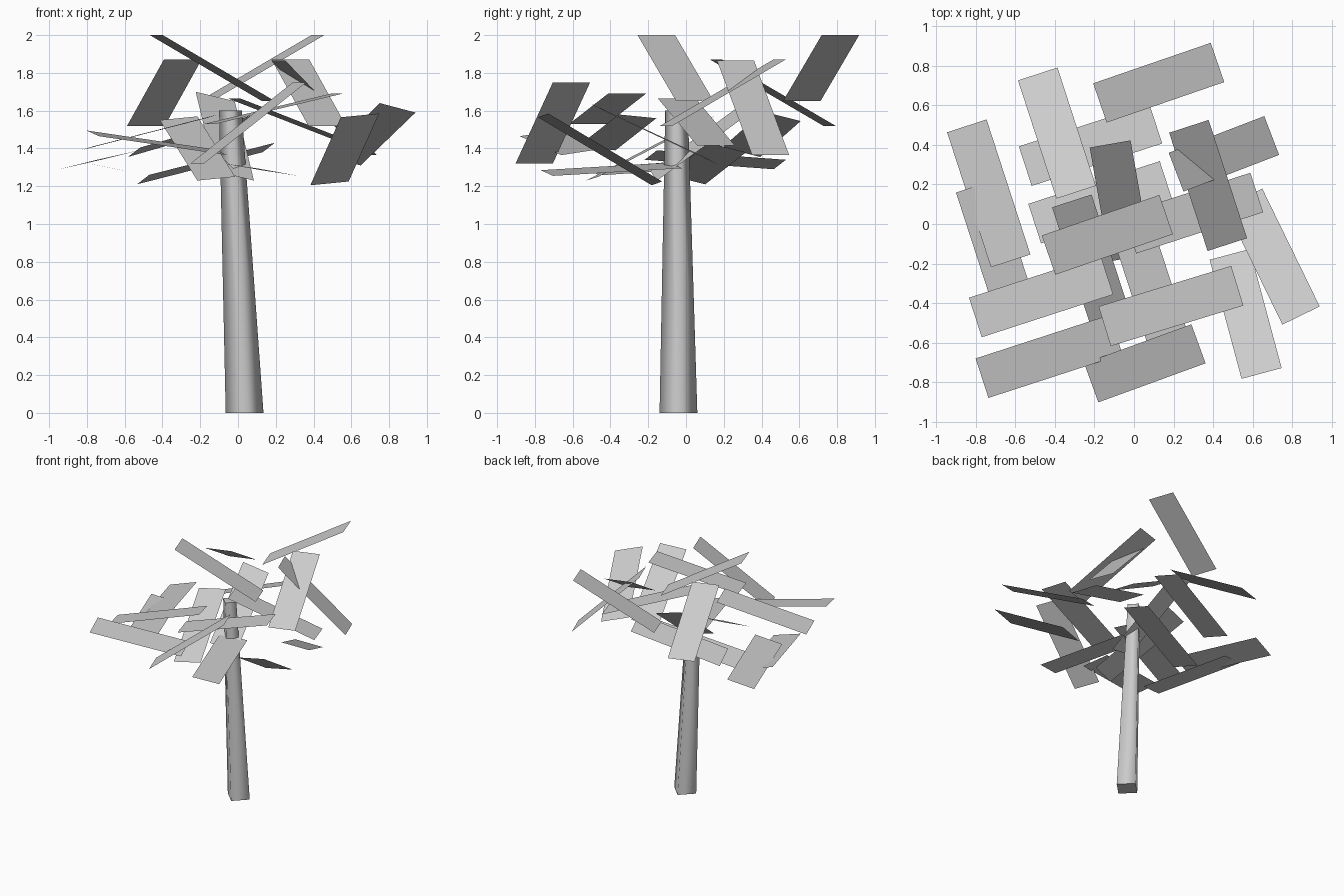
import bpy, bmesh
from math import radians, cos, sin, sqrt
from mathutils import Vector

cube = bpy.data.objects.get("Cube")
if cube:
    bpy.data.objects.remove(cube, do_unlink=True)

# One plain grey for everything
grey = bpy.data.materials.new("plain_grey")
grey.use_nodes = True
colour = (0.6, 0.6, 0.6, 1)
grey.diffuse_color = colour
grey.node_tree.nodes["Principled BSDF"].inputs["Base Color"].default_value = colour


def add_object(name, bm):
    mesh = bpy.data.meshes.new(name)
    bm.to_mesh(mesh)
    bm.free()
    mesh.materials.append(grey)
    obj = bpy.data.objects.new(name, mesh)
    bpy.context.collection.objects.link(obj)
    return obj


# Trunk: leaning, tapered, four-sided, smooth sides with crisp ends
bm = bmesh.new()
bmesh.ops.create_cone(bm, cap_ends=True, segments=4, radius1=0.1, radius2=0.06, depth=1.6)
for v in bm.verts:
    t = v.co.z / 1.6 + 0.5
    v.co += Vector((0.035 - 0.075 * t, -0.04 - 0.01 * t, 0.8))
for f in bm.faces:
    f.smooth = abs(f.normal.z) < 0.5
for e in bm.edges:
    e.smooth = abs(e.verts[0].co.z - e.verts[1].co.z) > 0.5
add_object("trunk", bm)

LENGTH, WIDTH = 0.72, 0.21


def leaf(name, x, y, z, yaw, rise, roll=0.0):
    """Flat card: rise is the height gained along its length, roll across its width."""
    a = radians(yaw)
    run = sqrt(LENGTH ** 2 - rise ** 2)
    u = Vector((cos(a) * run, sin(a) * run, rise)) / 2
    v = Vector((-sin(a) * WIDTH, cos(a) * WIDTH, roll)) / 2
    c = Vector((x, y, z))
    bm = bmesh.new()
    bm.faces.new([bm.verts.new(c + i * u + j * v)
                  for i, j in ((-1, -1), (1, -1), (1, 1), (-1, 1))])
    add_object(name, bm)


# Crown cards running across the model: x, y, z, yaw, rise, roll
leaf("top_leaf", -.135, -.055, 1.825, 19, -.35)
leaf("back_top_leaf", .125, .715, 1.825, 19, .35)
leaf("back_left_leaf", .455, .355, 1.615, 21, -.5)
leaf("left_leaf", .30, .055, 1.54, 18, -.25)
leaf("front_low_leaf", .055, -.705, 1.535, 20, .43)
leaf("front_mid_leaf", .187, -.415, 1.61, 17, .16)
leaf("right_front_leaf", -.47, -.365, 1.485, 18, .17, -.02)
leaf("right_corner_leaf", -.43, -.67, 1.43, 18, -.10, .03)
leaf("back_inner_leaf", -.22, .40, 1.475, 18, .19, -.05)
leaf("inner_leaf", -.17, .11, 1.32, 18, .17, -.05)

# Crown cards running front to back
leaf("back_right_leaf", -.39, .46, 1.695, -72, .35)
leaf("left_high_leaf", .375, .195, 1.695, -72, -.35)
leaf("left_outer_leaf", .70, -.165, 1.475, -64, .28, -.05)
leaf("left_front_leaf", .565, -.455, 1.395, -75, .36, .02)
leaf("centre_right_leaf", -.215, -.19, 1.40, -72, -.32, .02)
leaf("centre_leaf", -.07, .117, 1.465, -80, -.42, -.05)
leaf("right_outer_leaf", -.735, .155, 1.34, -72, .05, .05)
leaf("right_low_leaf", -.69, -.15, 1.30, -72, -.045, -.04)
leaf("centre_low_leaf", .11, -.395, 1.29, -72, -.04, -.03)
